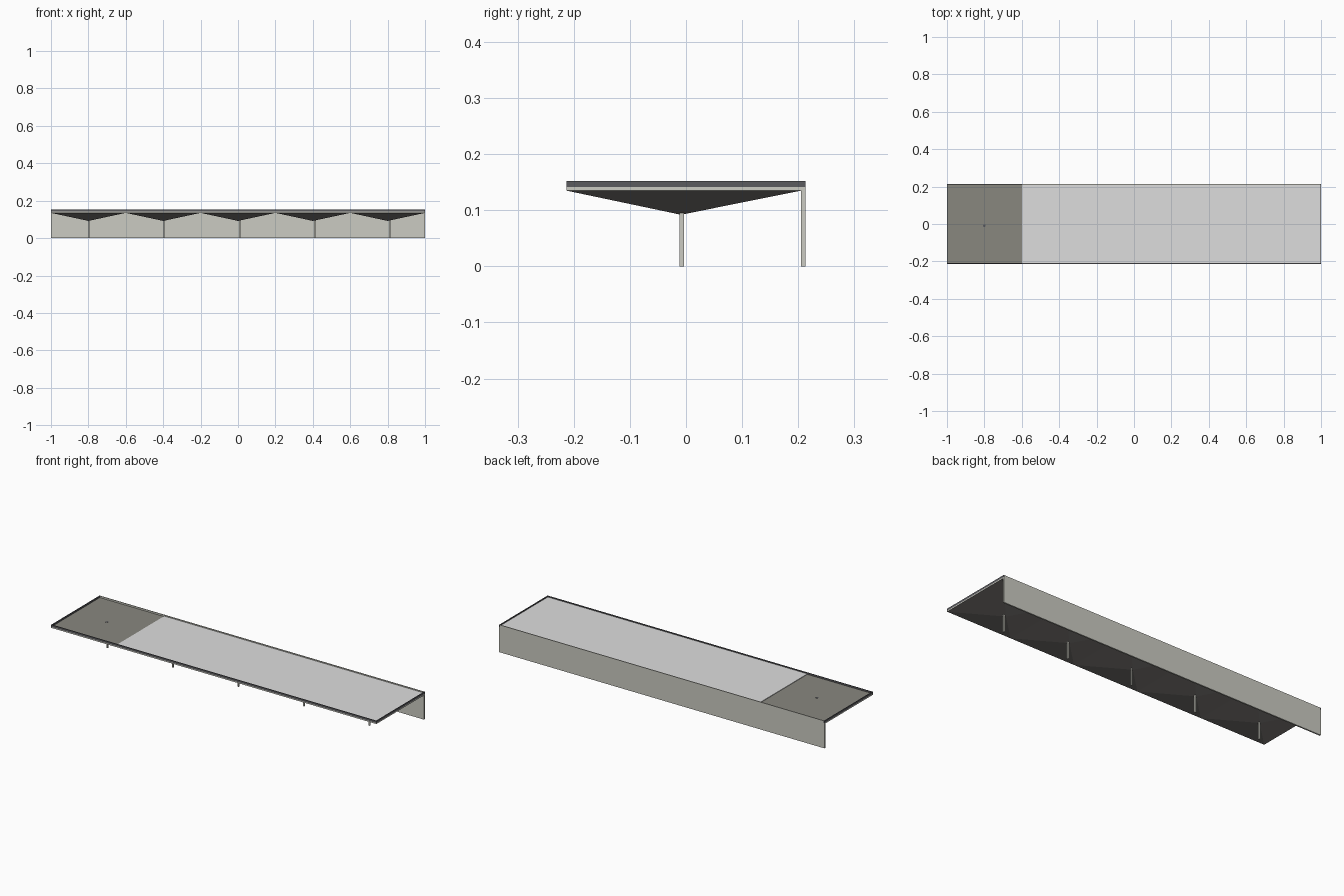
import bpy, bmesh, math

if "Cube" in bpy.data.objects:
    bpy.data.objects.remove(bpy.data.objects["Cube"])


def mat(name, srgb):
    m = bpy.data.materials.new(name)
    lin = [((c / 255 + 0.055) / 1.055) ** 2.4 for c in srgb]
    m.diffuse_color = (*lin, 1)
    m.use_nodes = True
    m.node_tree.nodes["Principled BSDF"].inputs["Base Color"].default_value = m.diffuse_color
    return m


CONCRETE = mat("pale concrete", (203, 203, 194))
SOFFIT = mat("dark soffit", (126, 123, 120))
DECK = mat("taupe deck", (136, 135, 127))
METAL = mat("dark metal", (91, 91, 95))
SHEET = mat("light grey sheet", (222, 222, 222))


def make(name, verts, faces, material):
    me = bpy.data.meshes.new(name)
    me.from_pydata(verts, [], faces)
    bm = bmesh.new()
    bm.from_mesh(me)
    bmesh.ops.recalc_face_normals(bm, faces=bm.faces)
    bm.to_mesh(me)
    bm.free()
    me.materials.append(material)
    ob = bpy.data.objects.new(name, me)
    bpy.context.collection.objects.link(ob)
    return ob


def box(name, x0, x1, y0, y1, z0, z1, material):
    v = [(x, y, z) for x in (x0, x1) for y in (y0, y1) for z in (z0, z1)]
    f = [(0, 1, 3, 2), (4, 6, 7, 5), (0, 4, 5, 1), (2, 3, 7, 6), (0, 2, 6, 4), (1, 5, 7, 3)]
    return make(name, v, f, material)


W, D, T = 1.0, 0.213, 0.008      # half width, half depth, wall thickness
Z0, Z1, Z2 = 0.135, 0.141, 0.152  # slab bottom, slab top, rim top
PY = -0.009                       # pyramid tip line
R = 0.004                         # rim thickness

# Back wall with its parapet, and the roof slab
box("back_wall", -W, W, D - T, D, 0, Z1, CONCRETE)
box("back_parapet", -W + R, W - R, D - R, D, Z1, Z2, CONCRETE)
box("roof_slab", -W, W, -D, D - T, Z0, Z1, CONCRETE)

# Five inverted pyramid soffits, each on a square post
for i in range(5):
    cx = -0.8 + 0.4 * i
    v = [(cx - 0.2, -D, Z0), (cx + 0.2, -D, Z0), (cx + 0.2, D - T, Z0),
         (cx - 0.2, D - T, Z0), (cx, PY, 0.092)]
    make(f"soffit_{i+1}", v, [(0, 1, 4), (1, 2, 4), (2, 3, 4), (3, 0, 4), (3, 2, 1, 0)], SOFFIT)
    px, py = -0.797 + 0.403 * i, -0.008
    box(f"post_{i+1}", px - 0.004, px + 0.004, py - 0.004, py + 0.004, 0, 0.095, CONCRETE)

# Raised metal rim on the front and the two ends
box("rim_front", -W + R, W - R, -D, -D + R, Z1, Z2, METAL)
box("rim_left", -W, -W + R, -D, D, Z1, Z2, METAL)
box("rim_right", W - R, W, -D, D, Z1, Z2, METAL)

# Exposed first bay with a round drain
box("open_bay_deck", -W + R, -0.6, -D + R, D - R, Z1, Z1 + 0.002, DECK)
n = 16
ring = [(-0.8 + 0.007 * math.cos(2 * math.pi * k / n),
         PY + 0.007 * math.sin(2 * math.pi * k / n), z)
        for z in (Z1, Z1 + 0.003) for k in range(n)]
make("drain", ring, [tuple(range(n)), tuple(range(n, 2 * n))] +
     [(k, (k + 1) % n, n + (k + 1) % n, n + k) for k in range(n)], METAL)

# Flat sheet covering the other four bays
box("roof_sheet", -0.6, W - R, -D + R, D - R, Z1, Z1 + 0.005, SHEET)
